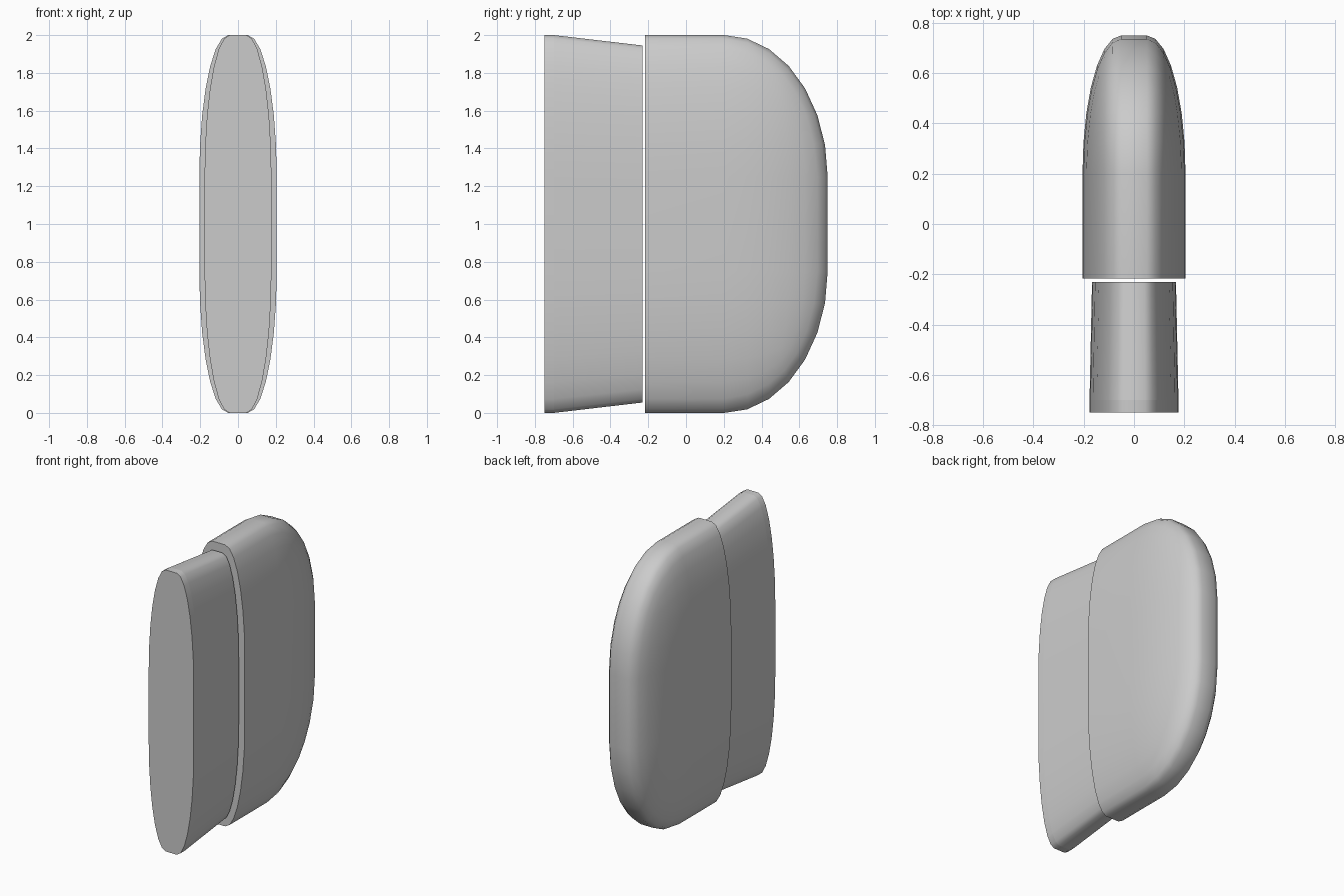
import bpy, bmesh
from math import radians, sin, cos, pi

if "Cube" in bpy.data.objects:
    bpy.data.objects.remove(bpy.data.objects["Cube"])

SEG = 7        # facets per rounded corner
FLAT = 0.25    # flat share of each half side


def finish(bm, name):
    bmesh.ops.recalc_face_normals(bm, faces=bm.faces[:])
    me = bpy.data.meshes.new(name)
    bm.to_mesh(me)
    bm.free()
    ob = bpy.data.objects.new(name, me)
    bpy.context.collection.objects.link(ob)
    bpy.ops.object.select_all(action='DESELECT')
    ob.select_set(True)
    bpy.context.view_layer.objects.active = ob
    bpy.ops.object.shade_smooth_by_angle(angle=radians(42), keep_sharp_edges=True)
    return ob


def section(bm, y, w, h):
    """Ring of a stretched rounded rectangle in the xz plane."""
    ring = []
    for q, (sx, sz) in enumerate([(1, 1), (-1, 1), (-1, -1), (1, -1)]):
        for k in range(SEG + 1):
            a = (q + k / SEG) * pi / 2
            x = sx * FLAT + (1 - FLAT) * cos(a)
            z = sz * FLAT + (1 - FLAT) * sin(a)
            ring.append(bm.verts.new((x * w, y, 1 + z * h)))
    return ring


# Domed cap: rounded block, cut behind its front rounding and pulled forward
bm = bmesh.new()
bmesh.ops.create_cube(bm, size=2)
bmesh.ops.bevel(bm, geom=bm.edges[:], offset=1 - FLAT, offset_type='OFFSET',
                segments=SEG, profile=0.5, affect='EDGES')
for v in bm.verts:
    v.co = (v.co.x * 0.205, 0.02 + v.co.y * 0.73, 1 + v.co.z)
cut = bmesh.ops.bisect_plane(bm, geom=bm.verts[:] + bm.edges[:] + bm.faces[:],
                             plane_co=(0, 0.1, 0), plane_no=(0, -1, 0),
                             clear_outer=True)['geom_cut']
for v in cut:
    if isinstance(v, bmesh.types.BMVert):
        v.co.y = -0.217
bmesh.ops.contextual_create(bm, geom=[e for e in cut if isinstance(e, bmesh.types.BMEdge)])
finish(bm, "domed_cap")

# Tapered insert with a straight lip at the front
bm = bmesh.new()
rings = [section(bm, y, w, h) for y, w, h in
         [(-0.75, 0.177, 1.0), (-0.70, 0.177, 1.0), (-0.23, 0.167, 0.945)]]
n = len(rings[0])
for r, s in zip(rings, rings[1:]):
    for i in range(n):
        bm.faces.new((r[i], r[(i + 1) % n], s[(i + 1) % n], s[i]))
bm.faces.new(rings[0])
bm.faces.new(rings[-1])
for i in range(n):
    bm.edges.get((rings[1][i], rings[1][(i + 1) % n])).smooth = False
finish(bm, "tapered_insert")
